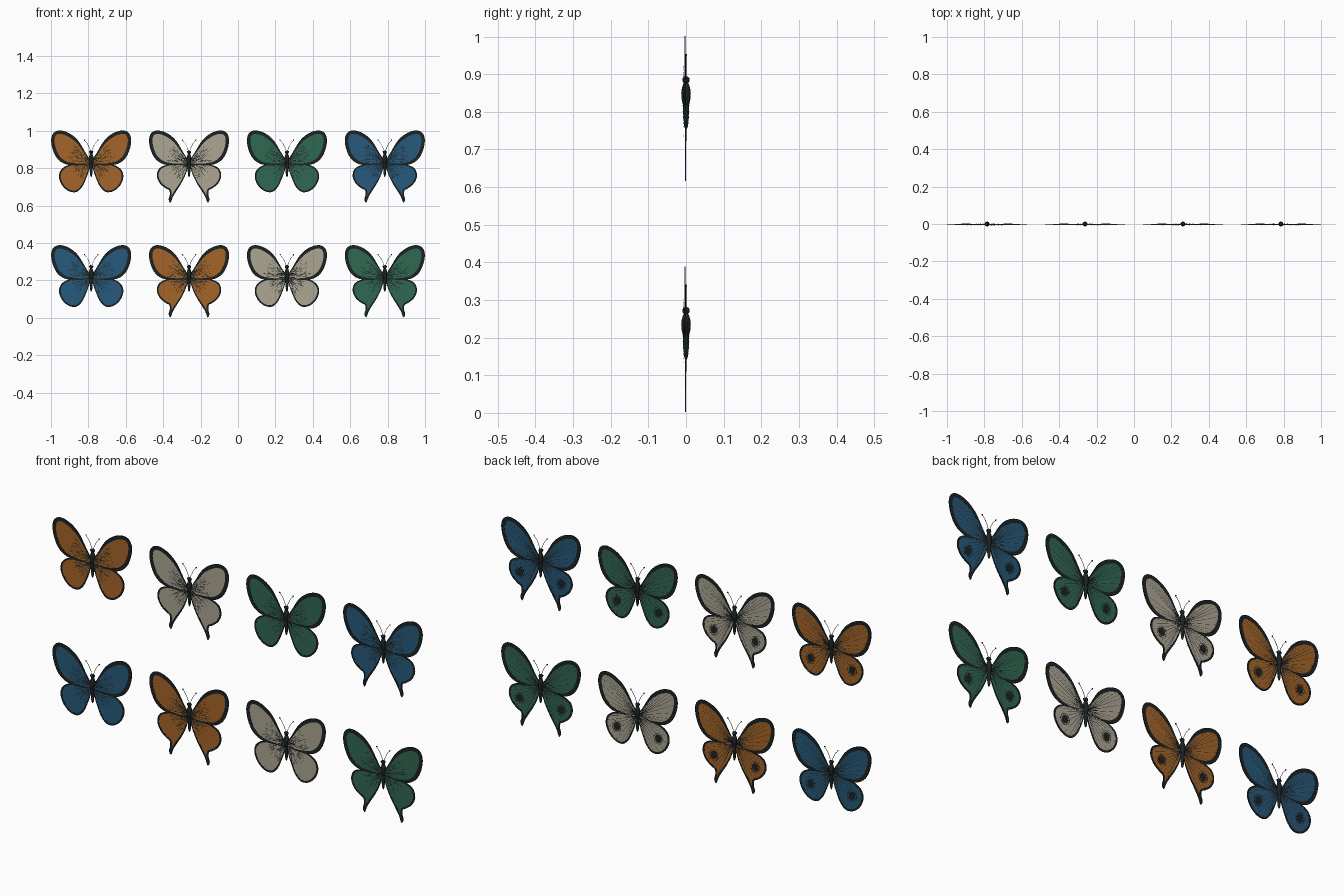
import bpy, bmesh, math, random
from mathutils import Vector

if "Cube" in bpy.data.objects:
    bpy.data.objects.remove(bpy.data.objects["Cube"])

random.seed(4)


def material(name, rgb):
    m = bpy.data.materials.new(name)
    m.diffuse_color = (*rgb, 1)
    m.use_nodes = True
    m.node_tree.nodes["Principled BSDF"].inputs["Base Color"].default_value = m.diffuse_color
    return m


DARK = material("dark", (0.012, 0.016, 0.016))
COLOURS = {
    "orange": material("orange", (0.38, 0.13, 0.022)),
    "cream": material("cream", (0.42, 0.38, 0.29)),
    "green": material("green", (0.03, 0.14, 0.085)),
    "blue": material("blue", (0.02, 0.10, 0.20)),
}

# Right-hand wing outlines (x, z) about the thorax
FORE = [(.008, .008), (.03, .045), (.07, .11), (.115, .148), (.165, .164), (.2, .152), (.214, .115),
        (.205, .06), (.18, .012), (.14, -.015), (.09, -.022), (.04, -.02), (.008, -.015)]
HIND = [(.006, -.005), (.06, -.012), (.12, -.02), (.16, -.045), (.172, -.085), (.155, -.13),
        (.12, -.16), (.08, -.165), (.05, -.14), (.03, -.1), (.012, -.05)]
TAILED = [(.006, -.005), (.06, -.012), (.12, -.02), (.16, -.04), (.172, -.08), (.155, -.12),
          (.125, -.145), (.106, -.156), (.103, -.18), (.109, -.205), (.099, -.222),
          (.086, -.19), (.065, -.155), (.04, -.115), (.015, -.06)]


def smooth_loop(pts, steps=5):
    """Closed Catmull-Rom curve through the points."""
    p = [Vector(q) for q in pts]
    n, out = len(p), []
    for i in range(n):
        a, b, c, d = p[i - 1], p[i], p[(i + 1) % n], p[(i + 2) % n]
        for s in range(steps):
            t = s / steps
            out.append(0.5 * (2 * b + (c - a) * t + (2 * a - 5 * b + 4 * c - d) * t * t
                              + (3 * b - a - 3 * c + d) * t ** 3))
    return out


def inset_loop(loop, width):
    """Move a clockwise loop inward, more so away from the root."""
    out = []
    for i, q in enumerate(loop):
        t = (loop[(i + 1) % len(loop)] - loop[i - 1]).normalized()
        out.append(q + Vector((t.y, -t.x)) * (0.002 + width * min(1, q.length / 0.17)))
    return out


def finish(name, bm, mat, at, mirror=True, smooth=False):
    bmesh.ops.recalc_face_normals(bm, faces=bm.faces)
    me = bpy.data.meshes.new(name)
    bm.to_mesh(me)
    bm.free()
    me.materials.append(mat)
    for f in me.polygons:
        f.use_smooth = smooth
    ob = bpy.data.objects.new(name, me)
    ob.location = at
    bpy.context.collection.objects.link(ob)
    if mirror:
        ob.modifiers.new("both_sides", 'MIRROR')
        ob.modifiers[0].use_mirror_merge = False
    return ob


def ring(bm, loop, y):
    return [bm.verts.new((q.x, y, q.y)) for q in loop]


def bridge(bm, a, b):
    for i in range(len(a)):
        j = (i + 1) % len(a)
        bm.faces.new((a[i], a[j], b[j], b[i]))


def plate(name, loop, y0, y1, mat, at):
    bm = bmesh.new()
    a, b = ring(bm, loop, y0), ring(bm, loop, y1)
    bridge(bm, a, b)
    bm.faces.new(a)
    bm.faces.new(b)
    finish(name, bm, mat, at)


def band(name, outer, inner, y0, y1, at):
    bm = bmesh.new()
    rings = [ring(bm, outer, y0), ring(bm, inner, y0), ring(bm, inner, y1), ring(bm, outer, y1)]
    for i in range(4):
        bridge(bm, rings[i], rings[(i + 1) % 4])
    finish(name, bm, DARK, at)


def needle(bm, a, b, y0, y1, w):
    """Thin tapering sliver."""
    d = (b - a).normalized()
    n = Vector((-d.y, d.x)) * w
    pts = [(a + n, y0), (a - n, y0), (b - n * .35, y1), (b + n * .35, y1)]
    bm.faces.new([bm.verts.new((q.x, y, q.y)) for q, y in pts])


def polar(r, deg):
    return Vector((r * math.cos(math.radians(deg)), r * math.sin(math.radians(deg))))


def oval(c, rx, rz):
    return [Vector((c[0] + rx * math.cos(-k * math.tau / 20), c[1] + rz * math.sin(-k * math.tau / 20)))
            for k in range(20)]


def lathe(name, profile, at, sides=14):
    bm = bmesh.new()
    rings = [[bm.verts.new((r * math.cos(k * math.tau / sides), r * math.sin(k * math.tau / sides), z))
              for k in range(sides)] for r, z in profile]
    for a, b in zip(rings, rings[1:]):
        bridge(bm, a, b)
    bm.faces.new(rings[0])
    bm.faces.new(rings[-1])
    finish(name, bm, DARK, at, False, True)


def ball(name, c, r, at, mirror):
    bm = bmesh.new()
    bmesh.ops.create_uvsphere(bm, u_segments=12, v_segments=8, radius=r)
    bmesh.ops.translate(bm, verts=bm.verts, vec=c)
    finish(name, bm, DARK, at, mirror, True)


def butterfly(at, mat, tailed):
    # Wings with dark margins
    fore, hind = smooth_loop(FORE), smooth_loop(TAILED if tailed else HIND)
    fore_in, hind_in = inset_loop(fore, .016), inset_loop(hind, .007)
    plate("forewing", fore, -.004, -.002, mat, at)
    plate("hindwing", hind, -.002, 0, mat, at)
    band("forewing_margin", fore, fore_in, -.0046, -.0014, at)
    band("hindwing_margin", hind, hind_in, -.0026, .0006, at)

    # Veins and eyespots on the back
    bm = bmesh.new()
    for i in range(12, 50, 4):
        needle(bm, Vector((.01, .0)), fore_in[i], .0004, -.0012, .0011)
    for i in range(10, 45, 4):
        needle(bm, Vector((.01, -.012)), hind_in[i], .001, .001, .0011)
    finish("wing_veins", bm, DARK, at)
    spot = (.112, -.088)
    plate("eyespot", oval(spot, .017, .02), .0005, .0014, DARK, at)
    band("eyespot_ring", oval(spot, .024, .027), oval(spot, .0225, .0255), .0005, .0014, at)

    # Dark scales fanning out from the body on both faces
    bm = bmesh.new()
    for k in range(230):
        upper = k % 2
        ang = random.uniform(-4, 46) if upper else random.uniform(-72, -12)
        r = .012 + (.1 if upper else .085) * random.random() ** 1.5
        a, b = polar(r, ang), polar(r + random.uniform(.008, .028), ang + random.uniform(-3, 3))
        y = -.0052 if upper else -.0048
        needle(bm, a, b, y, y - random.uniform(0, .002), .0008)
        if k % 5 == 0:
            a, b = polar(r * .6, ang), polar(r * .6 + .018, ang)
            needle(bm, a, b, .002, .002 + random.uniform(0, .004), .0008)
    finish("wing_scales", bm, DARK, at)

    # Body
    lathe("abdomen", [(.001, -.085), (.004, -.08), (.0065, -.068), (.006, -.064), (.008, -.052),
                      (.0073, -.048), (.009, -.036), (.0082, -.032), (.009, -.02), (.006, -.008)], at)
    lathe("thorax", [(.003, -.027), (.008, -.02), (.012, -.004), (.013, .01), (.012, .022),
                     (.008, .035), (.003, .041)], at)
    ball("head", (0, 0, .047), .01, at, False)
    ball("eye", (.007, -.003, .05), .0045, at, True)

    # Antennae with clubbed tips
    bm = bmesh.new()
    path = [(.003, .053), (.011, .075), (.022, .096), (.036, .112)]
    rings = []
    for x, z in path:
        rings.append([bm.verts.new((x + .0011 * math.cos(k * math.tau / 6),
                                    .0011 * math.sin(k * math.tau / 6), z)) for k in range(6)])
    for a, b in zip(rings, rings[1:]):
        bridge(bm, a, b)
    finish("antenna", bm, DARK, at, True, True)
    ball("antenna_tip", (.036, 0, .113), .0032, at, True)


# Two rows of four specimens, alternating plain and tailed
ROWS = [(.838, ["orange", "cream", "green", "blue"]), (.225, ["blue", "orange", "cream", "green"])]
for z, names in ROWS:
    for i, colour in enumerate(names):
        butterfly((-.785 + i * .5233, 0, z), COLOURS[colour], i % 2 == 1)
